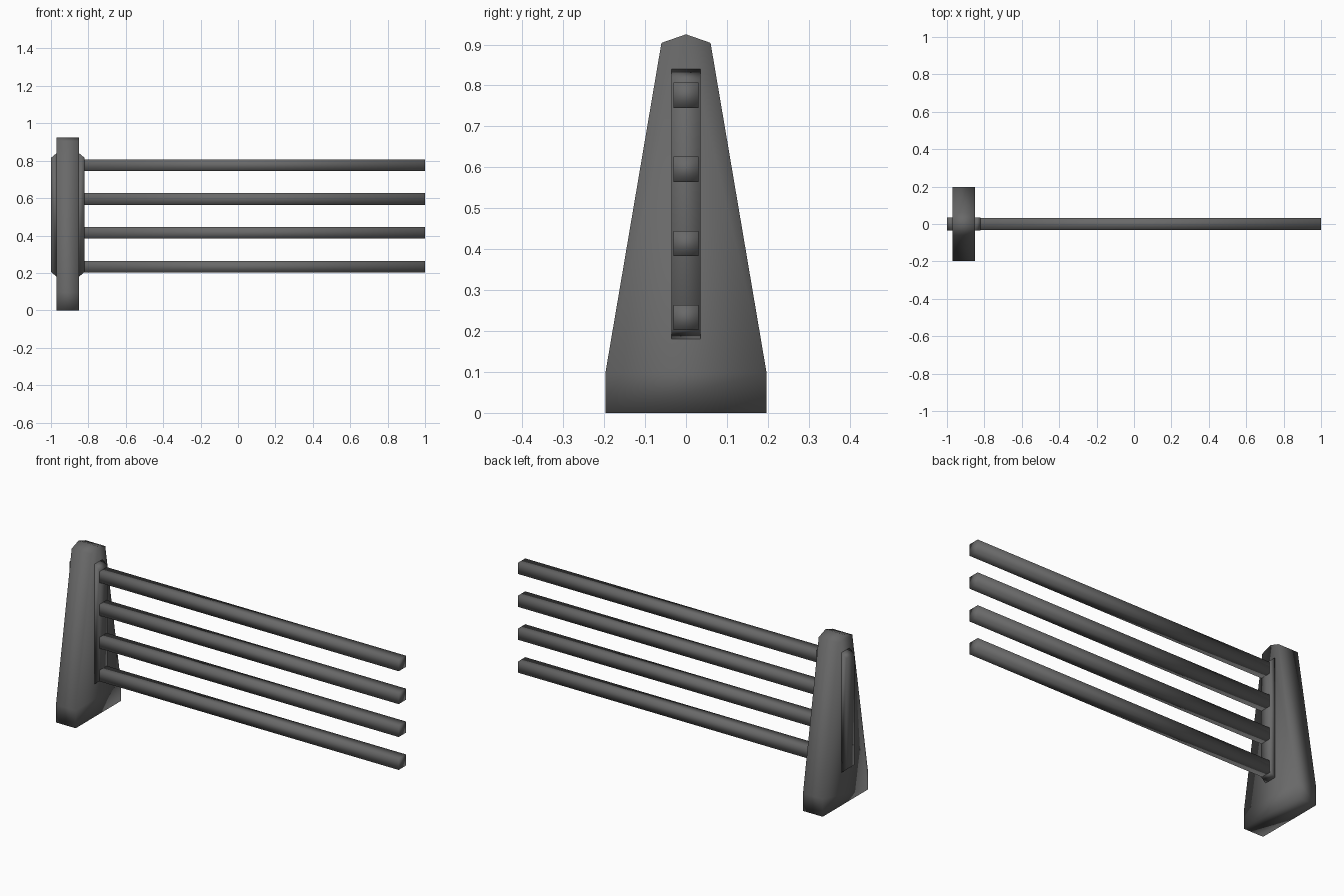
import bpy
import bmesh

if "Cube" in bpy.data.objects:
    bpy.data.objects.remove(bpy.data.objects["Cube"])

grey = bpy.data.materials.new("dark_grey")
grey.diffuse_color = (0.14, 0.14, 0.14, 1)
grey.use_nodes = True
grey.node_tree.nodes["Principled BSDF"].inputs["Base Color"].default_value = grey.diffuse_color


def prism(name, outline, offset):
    """Extrude a closed outline by an offset into a smooth-shaded solid."""
    bm = bmesh.new()
    face = bm.faces.new([bm.verts.new(p) for p in outline])
    ext = bmesh.ops.extrude_face_region(bm, geom=[face], use_keep_orig=True)
    moved = [v for v in ext["geom"] if isinstance(v, bmesh.types.BMVert)]
    bmesh.ops.translate(bm, verts=moved, vec=offset)
    bmesh.ops.recalc_face_normals(bm, faces=bm.faces[:])
    for f in bm.faces:
        f.smooth = True
    mesh = bpy.data.meshes.new(name)
    bm.to_mesh(mesh)
    bm.free()
    mesh.materials.append(grey)
    obj = bpy.data.objects.new(name, mesh)
    bpy.context.collection.objects.link(obj)
    return obj


# Tapered post with a pointed top
half = [(0.197, 0.0), (0.197, 0.097), (0.06, 0.904)]
profile = half + [(0.0, 0.925)] + [(-y, z) for y, z in reversed(half)]
prism("post", [(-0.97, y, z) for y, z in profile], (0.12, 0, 0))

# Raised mounting strips on both faces of the post, with sloped ends
for name, inner, outer in (("outer_strip", -0.97, -1.0), ("rail_strip", -0.85, -0.82)):
    prism(name, [(inner, -0.035, 0.18), (outer, -0.035, 0.205),
                 (outer, -0.035, 0.815), (inner, -0.035, 0.84)], (0, 0.07, 0))

# Four horizontal square rails
for i, z in enumerate((0.233, 0.414, 0.595, 0.776)):
    prism(f"rail_{i + 1}", [(-0.83, y, z + dz) for y, dz in
          ((-0.031, -0.031), (0.031, -0.031), (0.031, 0.031), (-0.031, 0.031))],
          (1.83, 0, 0))
